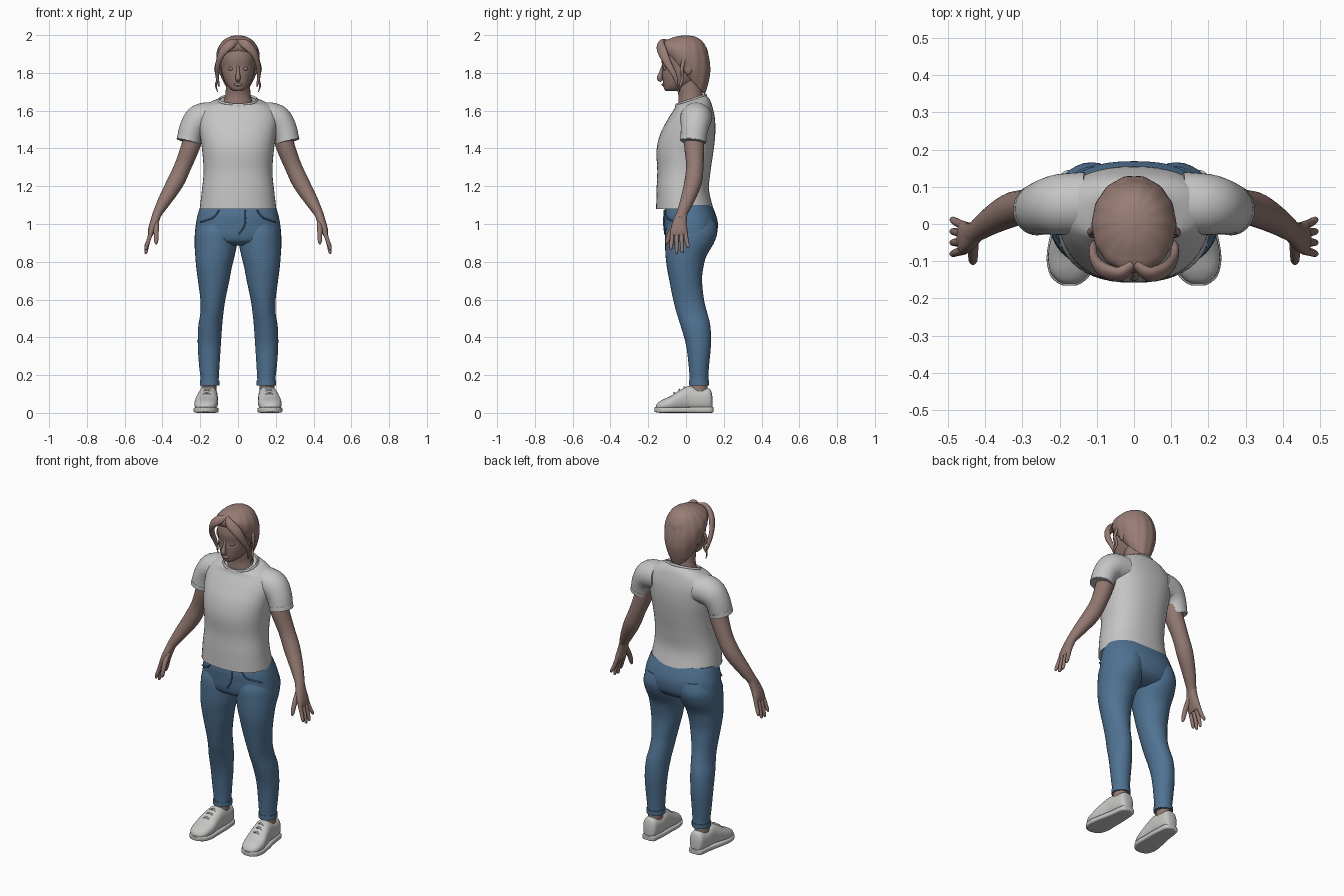
import bpy, bmesh, math
from mathutils import Vector


def material(name, rgb):
    m = bpy.data.materials.new(name)
    m.diffuse_color = (*rgb, 1)
    return m


SKIN = material("skin", (0.29, 0.19, 0.165))
HAIR = material("hair", (0.32, 0.205, 0.18))
COTTON = material("white_cotton", (0.56, 0.56, 0.56))
DENIM = material("blue_denim", (0.08, 0.17, 0.29))
LEATHER = material("white_leather", (0.56, 0.56, 0.55))


def finish(name, bm, mat, mirror):
    bmesh.ops.recalc_face_normals(bm, faces=bm.faces)
    me = bpy.data.meshes.new(name)
    bm.to_mesh(me)
    bm.free()
    me.materials.append(mat)
    ob = bpy.data.objects.new(name, me)
    bpy.context.collection.objects.link(ob)
    bpy.ops.object.select_all(action='DESELECT')
    ob.select_set(True)
    bpy.context.view_layer.objects.active = ob
    bpy.ops.object.shade_smooth_by_angle(angle=math.radians(50))
    if mirror:
        ob.modifiers.new("mirror", 'MIRROR')
    return ob


def spline(rows, n=5):
    """Smoothly interpolate rows of numbers."""
    out = []
    for i in range(len(rows) - 1):
        a, b, c, d = (rows[max(i - 1, 0)], rows[i], rows[i + 1], rows[min(i + 2, len(rows) - 1)])
        for k in range(n):
            t = k / n
            out.append([0.5 * (2 * q + (r - p) * t + (2 * p - 5 * q + 4 * r - s) * t * t
                               + (3 * q - p - 3 * r + s) * t ** 3)
                        for p, q, r, s in zip(a, b, c, d)])
    return out + [list(rows[-1])]


def skin_rings(name, rings, mat, mirror=False, segs=32, power=2.0, ripple=0.0):
    """Bridge rings given as (centre, u axis, v axis), capped at both ends."""
    bm = bmesh.new()
    loops = []
    for c, u, v in rings:
        loop = []
        for i in range(segs):
            a = math.tau * i / segs
            k = 1 + ripple * math.cos(14 * a)
            ca, sa = (math.copysign(abs(f) ** (2 / power), f) for f in (math.cos(a), math.sin(a)))
            loop.append(bm.verts.new(c + k * (u * ca + v * sa)))
        loops.append(loop)
    for p, q in zip(loops, loops[1:]):
        for i in range(segs):
            j = (i + 1) % segs
            bm.faces.new((p[i], p[j], q[j], q[i]))
    bm.faces.new(loops[0])
    bm.faces.new(loops[-1])
    return finish(name, bm, mat, mirror)


def body(name, rows, mat, **kw):
    """Upright form; rows: z, centre x, half width, front y, back y, tilt."""
    rings = []
    for z, x, rx, y0, y1, tilt in spline(rows):
        rings.append((Vector((x, (y0 + y1) / 2, z)), Vector((rx, 0, 0)),
                      Vector((0, (y1 - y0) / 2, tilt))))
    return skin_rings(name, rings, mat, **kw)


def tube(name, rows, mat, ref=(0, 1, 0), mirror=True, segs=16, **kw):
    """Swept form; rows: x, y, z, radius along ref, radius across."""
    pts = spline(rows)
    rings = []
    for i, p in enumerate(pts):
        a, b = pts[max(i - 1, 0)], pts[min(i + 1, len(pts) - 1)]
        t = (Vector(b[:3]) - Vector(a[:3])).normalized()
        u = Vector(ref)
        u = (u - t * u.dot(t)).normalized()
        rings.append((Vector(p[:3]), u * p[3], t.cross(u) * p[4]))
    return skin_rings(name, rings, mat, mirror=mirror, segs=segs, **kw)


def blob(name, loc, size, mat, mirror=False):
    bm = bmesh.new()
    bmesh.ops.create_uvsphere(bm, u_segments=16, v_segments=10, radius=1)
    bmesh.ops.scale(bm, vec=size, verts=bm.verts)
    bmesh.ops.translate(bm, vec=loc, verts=bm.verts)
    return finish(name, bm, mat, mirror)


# Head and neck
body("neck", [(1.57, 0, .10, -.03, .12, 0), (1.63, 0, .082, -.04, .105, 0),
              (1.68, 0, .068, -.04, .09, 0), (1.73, 0, .064, -.05, .085, 0),
              (1.78, 0, .064, -.05, .085, 0)], SKIN)
body("head", [(1.703, 0, .018, -.105, -.06, 0), (1.715, 0, .042, -.116, -.01, 0),
              (1.745, 0, .066, -.121, .05, 0), (1.79, 0, .083, -.126, .095, 0),
              (1.83, 0, .090, -.125, .112, 0), (1.88, 0, .095, -.13, .12, 0),
              (1.94, 0, .082, -.112, .105, 0), (1.975, 0, .04, -.05, .05, 0)], SKIN, power=2.2)
tube("nose", [(0, -.118, 1.845, .006, .007), (0, -.132, 1.80, .01, .011),
              (0, -.139, 1.772, .014, .015), (0, -.128, 1.758, .008, .008)],
     SKIN, ref=(1, 0, 0), mirror=False)
blob("lips", (0, -.12, 1.738), (.024, .009, .009), SKIN)
blob("eye", (.036, -.112, 1.822), (.017, .010, .010), SKIN, True)
blob("ear", (.093, .012, 1.823), (.013, .022, .034), SKIN, True)

# Hair: swept-back cap, parted fringe and loose strands
body("hair_cap", [(1.785, 0, .078, -.09, .10, -.10), (1.82, 0, .099, -.118, .115, -.09),
                  (1.87, 0, .112, -.132, .129, -.07), (1.92, 0, .109, -.122, .124, -.045),
                  (1.965, 0, .083, -.090, .100, -.015), (1.99, 0, .048, -.05, .06, -.003),
                  (1.999, 0, .008, -.005, .01, 0)], HAIR, segs=84, ripple=.01)
tube("fringe", [(.002, -.105, 1.965, .014, .012), (.04, -.134, 1.951, .026, .017),
                (.083, -.123, 1.908, .027, .017), (.106, -.094, 1.845, .019, .013),
                (.110, -.060, 1.785, .013, .010), (.100, -.045, 1.725, .003, .003)],
     HAIR, ref=(0, .5, 1))
tube("loose_strand", [(.103, -.01, 1.88, .01, .008), (.119, -.022, 1.82, .010, .007),
                      (.107, -.018, 1.775, .008, .006), (.117, -.03, 1.735, .006, .005),
                      (.108, -.035, 1.70, .002, .002)], HAIR)

# T-shirt
body("shirt_body", [(1.08, 0, .203, -.158, .145, 0), (1.18, 0, .191, -.156, .122, 0),
                    (1.28, 0, .182, -.152, .130, 0), (1.39, 0, .190, -.156, .146, 0),
                    (1.48, 0, .202, -.135, .155, 0), (1.56, 0, .208, -.093, .153, 0),
                    (1.615, 0, .188, -.062, .140, .005), (1.645, 0, .142, -.056, .125, .015),
                    (1.655, 0, .101, -.052, .106, .026)], COTTON, power=2.3, segs=48)
tube("shirt_sleeve", [(.13, .055, 1.565, .085, .080), (.20, .052, 1.555, .082, .080),
                      (.243, .045, 1.505, .073, .068), (.263, .038, 1.435, .067, .062)],
     COTTON, segs=32)
tube("sleeve_hem", [(.2575, .040, 1.458, .070, .0645), (.263, .038, 1.437, .069, .064)],
     COTTON, segs=32)
tube("shirt_collar", [(.1 * math.cos(a), .027 + .078 * math.sin(a), 1.656 + .026 * math.sin(a),
                       .008, .006) for a in (math.tau * i / 16 for i in range(17))],
     COTTON, ref=(0, 0, 1), mirror=False, segs=8)

# Arms and hands
tube("arm", [(.22, .045, 1.52, .052, .05), (.248, .043, 1.42, .053, .050),
             (.29, .047, 1.31, .046, .045), (.332, .037, 1.22, .046, .045),
             (.385, .008, 1.13, .037, .036), (.425, -.02, 1.06, .029, .025),
             (.437, -.028, 1.03, .029, .022)], SKIN, segs=24)
tube("palm", [(.425, -.02, 1.06, .028, .022), (.443, -.033, 1.01, .037, .022),
              (.458, -.037, .965, .045, .019), (.464, -.036, .94, .043, .012)],
     SKIN, segs=20, power=2.4)
for i, (y, tip, z) in enumerate([(-.071, -.080, .862), (-.048, -.050, .842),
                                 (-.025, -.020, .846), (-.004, .011, .872)]):
    tube(f"finger_{i + 1}", [(.457, y, .965, .012, .012), (.475, (y + tip) / 2, .91, .011, .011),
                             (.487, tip, z + .012, .009, .009), (.489, tip, z, .004, .004)],
         SKIN, segs=10)
tube("thumb", [(.433, -.045, 1.015, .016, .016), (.433, -.08, .96, .014, .014),
               (.433, -.099, .91, .011, .011), (.434, -.105, .893, .004, .004)], SKIN, segs=10)

# Jeans
body("jeans_hips", [(1.10, 0, .198, -.105, .137, 0), (1.05, 0, .213, -.117, .158, 0),
                    (1.0, 0, .223, -.116, .169, 0), (.94, 0, .226, -.111, .160, 0),
                    (.905, 0, .20, -.095, .13, 0), (.885, 0, .13, -.05, .08, 0)],
     DENIM, power=2.3, segs=48)
body("jeans_leg", [(1.02, .108, .095, -.09, .155, 0), (.96, .114, .112, -.109, .166, 0),
                   (.90, .117, .113, -.111, .148, 0), (.83, .122, .104, -.108, .108, 0),
                   (.77, .127, .094, -.101, .092, 0), (.70, .129, .083, -.088, .085, 0),
                   (.60, .133, .066, -.068, .095, 0), (.53, .138, .061, -.050, .112, 0),
                   (.46, .147, .063, -.028, .129, 0), (.36, .152, .061, 0, .132, 0),
                   (.25, .152, .054, .014, .122, 0), (.18, .150, .048, .019, .118, 0),
                   (.145, .150, .050, .018, .120, 0)], DENIM, mirror=True)
tube("jeans_cuff", [(.15, .069, .172, .053, .052), (.15, .069, .146, .053, .052)], DENIM, segs=24)
tube("fly_seam", [(.038, -.115, 1.075, .004, .004), (.037, -.117, 1.0, .004, .004),
                  (.004, -.111, .945, .004, .004)], DENIM, ref=(1, 0, 0), mirror=False, segs=8)
tube("pocket_seam", [(.10, -.109, 1.075, .004, .004), (.13, -.103, 1.035, .004, .004),
                     (.20, -.055, 1.01, .004, .004)], DENIM, ref=(0, 0, 1), segs=8)

# Ankles and sneakers
body("ankle", [(.09, .155, .04, .02, .115, 0), (.20, .152, .038, .03, .11, 0)], SKIN, mirror=True)


def shoe_part(name, rows, power):
    """Rows along y: y, centre x, half width, bottom z, top z."""
    rings = [(Vector((x, y, (z0 + z1) / 2)), Vector((w, 0, 0)), Vector((0, 0, (z1 - z0) / 2)))
             for y, x, w, z0, z1 in spline(rows)]
    skin_rings(name, rings, LEATHER, mirror=True, power=power)


shoe_part("shoe_upper", [(.14, .155, .022, .015, .085), (.125, .155, .041, .01, .128),
                         (.07, .156, .049, .01, .130), (.02, .158, .051, .01, .143),
                         (-.03, .164, .057, .01, .122), (-.08, .169, .062, .01, .090),
                         (-.125, .172, .054, .01, .069), (-.15, .173, .036, .01, .052),
                         (-.16, .173, .018, .015, .038)], 2.4)
shoe_part("shoe_sole", [(.145, .155, .022, .004, .030), (.13, .155, .042, 0, .032),
                        (.05, .157, .052, 0, .031), (-.03, .165, .061, 0, .030),
                        (-.09, .169, .066, 0, .030), (-.135, .172, .055, 0, .031),
                        (-.157, .173, .035, .003, .031), (-.166, .173, .016, .006, .029)], 5)
for i, (y, z, x) in enumerate([(-.005, .137, .161), (-.032, .123, .164), (-.058, .106, .167)]):
    tube(f"lace_{i + 1}", [(x - .036, y, z - .022, .004, .004), (x, y - .004, z, .005, .005),
                           (x + .036, y, z - .022, .004, .004)], LEATHER, segs=8)
